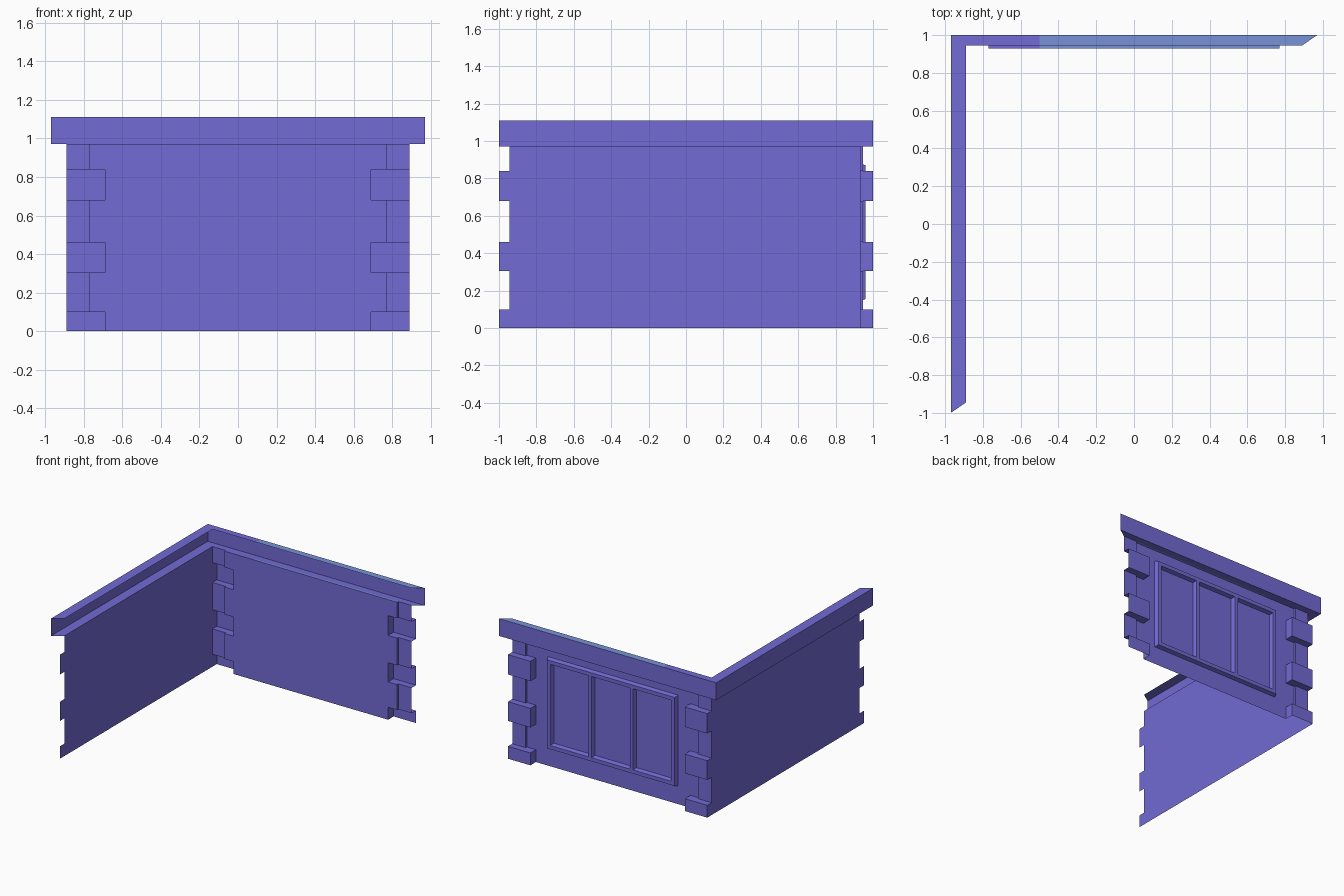
import bpy
import bmesh
from mathutils import Vector

if "Cube" in bpy.data.objects:
    bpy.data.objects.remove(bpy.data.objects["Cube"])


def material(name, rgb):
    m = bpy.data.materials.new(name)
    m.diffuse_color = (*rgb, 1)
    m.use_nodes = True
    m.node_tree.nodes["Principled BSDF"].inputs["Base Color"].default_value = m.diffuse_color
    return m


PURPLE = material("violet_paint", (0.17, 0.145, 0.66))
BLUE = material("soft_blue_paint", (0.19, 0.29, 0.68))


def sheet(name, polys):
    """Thin shell from (points, outward direction, material index) entries."""
    bm = bmesh.new()
    for pts, out, mat in polys:
        f = bm.faces.new([bm.verts.new(p) for p in pts])
        f.normal_update()
        if f.normal.dot(Vector(out)) < 0:
            f.normal_flip()
        f.material_index = mat
    bmesh.ops.remove_doubles(bm, verts=bm.verts[:], dist=1e-5)
    me = bpy.data.meshes.new(name)
    bm.to_mesh(me)
    bm.free()
    me.materials.append(PURPLE)
    me.materials.append(BLUE)
    ob = bpy.data.objects.new(name, me)
    bpy.context.collection.objects.link(ob)
    return ob


def upright(a, b, z0, z1):
    """Vertical quad over the plan segment a-b."""
    return [(*a, z0), (*b, z0), (*b, z1), (*a, z1)]


# Main plan dimensions
WX, WALL, PIL, OUT = 0.89, 0.93, 0.945, 1.0   # wall half width, wall / pilaster / quoin planes
PX, QX = 0.77, 0.69                           # inner edges of pilasters and quoins
Z0, Z1 = 0.97, 1.11                           # cornice bottom and top
LEVELS = [0, 0.10, 0.305, 0.46, 0.68, 0.84, Z0]  # alternating quoin / plain bands
bands = [(LEVELS[i], LEVELS[i + 1], i % 2 == 0) for i in range(6)]
BACK, LEFT, UP, DOWN = (0, 1, 0), (-1, 0, 0), (0, 0, 1), (0, 0, -1)

# Back wall with corner pilasters, and the flat left wall with toothed ends
back, left = [], []
for z0, z1, quoin in bands:
    e = QX if quoin else PX
    back.append((upright((-e, WALL), (e, WALL), z0, z1), BACK, 0))
    if not quoin:
        for s in (-1, 1):
            back.append((upright((s * PX, PIL), (s * WX, PIL), z0, z1), BACK, 0))
            back.append((upright((s * PX, WALL), (s * PX, PIL), z0, z1), (-s, 0, 0), 0))
    y = OUT if quoin else PIL
    left.append((upright((-WX, -y), (-WX, y), z0, z1), LEFT, 0))
sheet("back_wall", back)
sheet("left_wall", left)

# Hollow quoin blocks at both ends of the back wall
for side, s in (("left", -1), ("right", 1)):
    polys = []
    cap = [(QX, WALL), (QX, OUT), (WX, OUT), (WX, PIL), (PX, PIL), (PX, WALL)]
    for z0, z1, quoin in bands:
        if not quoin:
            continue
        polys.append((upright((s * QX, OUT), (s * WX, OUT), z0, z1), BACK, 0))
        polys.append((upright((s * QX, WALL), (s * QX, OUT), z0, z1), (-s, 0, 0), 0))
        polys.append(([(s * x, y, z1) for x, y in cap], UP, 0))
        if z0 > 0:
            polys.append(([(s * x, y, z0) for x, y in cap], DOWN, 0))
    sheet(side + "_quoins", polys)

# Cornice: open C section mitred round the corner, (inner, outer) plan points
path = [((WX, PIL), (0.97, OUT)), ((-0.5, PIL), (-0.5, OUT)),
        ((-WX, PIL), (-0.97, OUT)), ((-WX, -PIL), (-0.97, -OUT))]
polys = []
for i, ((a, b), (c, d)) in enumerate(zip(path, path[1:])):
    for z, out, mat in ((Z0, DOWN, 0), (Z1, UP, 1 if i == 0 else 0)):
        polys.append(([(*a, z), (*b, z), (*d, z), (*c, z)], out, mat))
    polys.append((upright(b, d, Z0, Z1), BACK if i < 2 else LEFT, 0))
sheet("cornice", polys)

# Narrow ledge closing the cornice onto the recessed wall
sheet("cornice_ledge", [([(x, WALL, Z0), (x, PIL, Z0), (x2, PIL, Z0), (x2, WALL, Z0)], DOWN, m)
                        for x, x2, m in ((-PX, -0.5, 0), (-0.5, PX, 1))])

# Window frame: raised border with two mullions, sloped sides round three panes
FY, FX, FZ0, FZ1, BAR, SLOPE = 0.96, 0.57, 0.155, 0.87, 0.03, 0.01
pane = (2 * FX - 4 * BAR) / 3
xs = [-FX]
for i in range(3):
    xs += [xs[-1] + BAR, xs[-1] + BAR + pane]
xs.append(FX)
zs = [FZ0, FZ0 + BAR, FZ1 - BAR, FZ1]


def skirt(x0, x1, z0, z1, grow, facing):
    """Sloped sides from a front rectangle back to the wall plane."""
    def ring(g, y):
        return [(x0 - g, y, z0 - g), (x1 + g, y, z0 - g), (x1 + g, y, z1 + g), (x0 - g, y, z1 + g)]
    f, r = ring(0, FY), ring(grow, WALL)
    dirs = [(0, 0, -1), (1, 0, 0), (0, 0, 1), (-1, 0, 0)]
    return [([f[k], f[(k + 1) % 4], r[(k + 1) % 4], r[k]],
             [facing * v for v in dirs[k]], 0) for k in range(4)]


polys = skirt(-FX, FX, FZ0, FZ1, SLOPE, 1)
for i in range(7):
    for j in range(3):
        x0, x1, z0, z1 = xs[i], xs[i + 1], zs[j], zs[j + 1]
        if i % 2 == 1 and j == 1:
            polys += skirt(x0, x1, z0, z1, -SLOPE, -1)
        else:
            polys.append((upright((x0, FY), (x1, FY), z0, z1), BACK, 0))
sheet("window_frame", polys)
